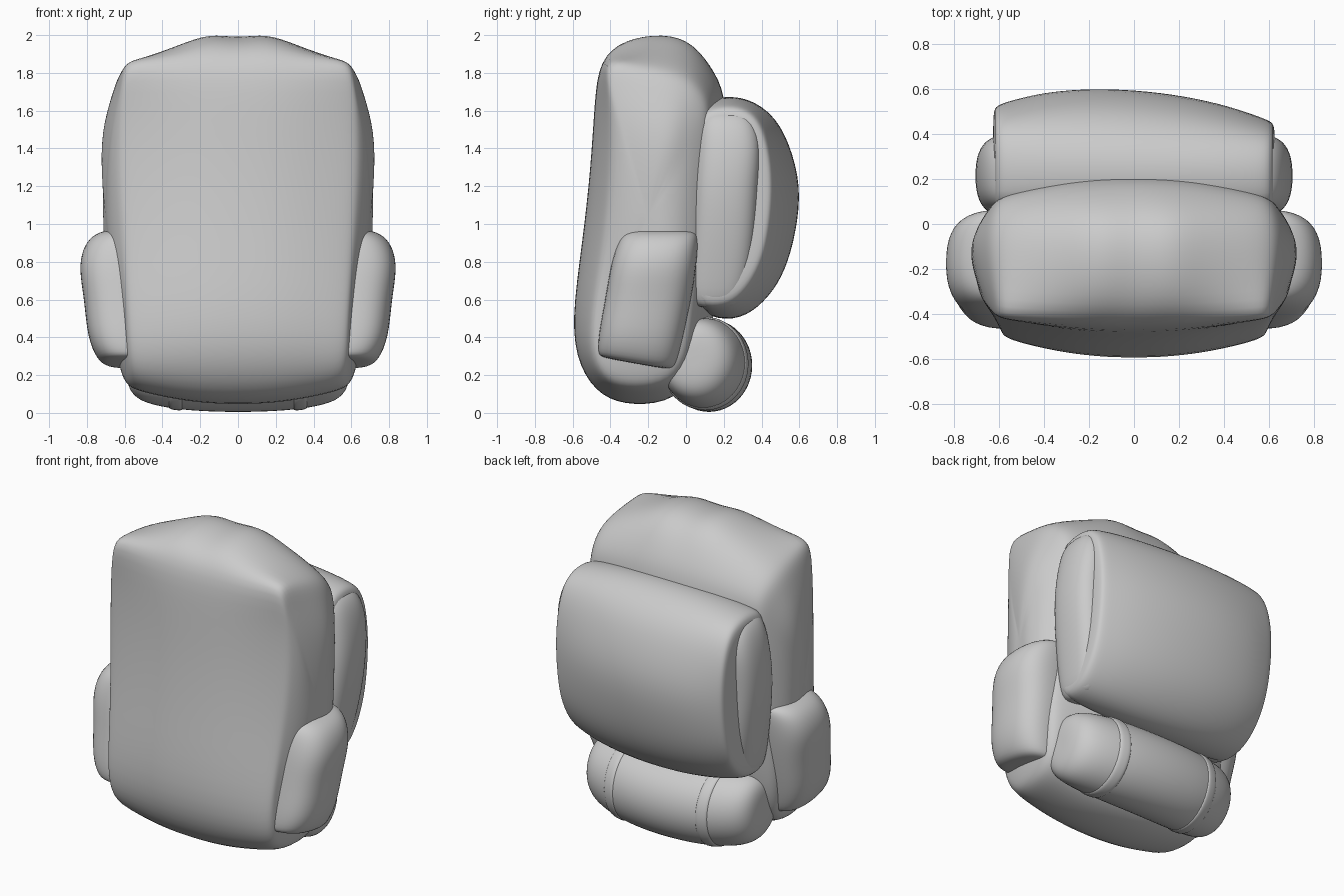
import bpy, bmesh, math
from mathutils import Vector

if "Cube" in bpy.data.objects:
    bpy.data.objects.remove(bpy.data.objects["Cube"])


def interp(table, v):
    """Piecewise linear lookup in [(key, value), ...]."""
    if v <= table[0][0]:
        return table[0][1]
    for (a, p), (b, q) in zip(table, table[1:]):
        if v <= b:
            return p + (q - p) * (v - a) / (b - a)
    return table[-1][1]


def loft(name, rings, levels=2):
    """Skin closed rings, cap the ends, smooth."""
    bm = bmesh.new()
    vs = [[bm.verts.new(p) for p in r] for r in rings]
    n = len(vs[0])
    for a, b in zip(vs, vs[1:]):
        for i in range(n):
            bm.faces.new((a[i], a[(i + 1) % n], b[(i + 1) % n], b[i]))
    for r in (vs[0], vs[-1]):
        c = bm.verts.new(sum((v.co for v in r), Vector()) / n)
        for i in range(n):
            bm.faces.new((r[i], r[(i + 1) % n], c))
    bmesh.ops.recalc_face_normals(bm, faces=bm.faces)
    for f in bm.faces:
        f.smooth = True
    me = bpy.data.meshes.new(name)
    bm.to_mesh(me)
    bm.free()
    ob = bpy.data.objects.new(name, me)
    bpy.context.collection.objects.link(ob)
    m = ob.modifiers.new("smooth", 'SUBSURF')
    m.levels = m.render_levels = levels
    return ob


def blend_profile(mid, edge, f, shrink):
    """Mix two side profiles and shrink about the middle."""
    pts = [Vector(a).lerp(Vector(b), f) for a, b in zip(mid, edge)]
    c = sum(pts, Vector((0, 0))) / len(pts)
    return [c + (p - c) * shrink for p in pts]


def mirrored_steps(half):
    return [(-t, f, s) for t, f, s in reversed(half)] + [h for h in half if h[0] > 0]


# main bag: side profiles swept across the width
mid = [(-.28, .035), (-.45, .08), (-.57, .24), (-.61, .48), (-.55, .9), (-.505, 1.3),
       (-.485, 1.65), (-.46, 1.87), (-.33, 1.96), (-.12, 1.995), (.04, 1.95),
       (.16, 1.8), (.22, 1.65), (.22, 1.2), (.18, .6), (.08, .25), (-.05, .06)]
edge = [(-.28, .13), (-.42, .16), (-.5, .27), (-.51, .48), (-.44, .9), (-.4, 1.3),
        (-.4, 1.65), (-.44, 1.88), (-.3, 1.85), (-.1, 1.81), (.02, 1.76),
        (.1, 1.68), (.13, 1.57), (.1, 1.2), (.05, .6), (.02, .3), (-.08, .15)]
width = [(.05, .6), (.28, .64), (.5, .68), (1.0, .72), (1.5, .725), (1.87, .62), (2, .6)]
bulge = [(-.46, 0), (-.33, .65), (-.18, 1), (-.05, 1), (.12, .1)]
rings = []
for t, f, s in mirrored_steps([(0, 0, 1), (.25, .04, 1), (.5, .22, 1), (.75, .55, 1),
                               (.92, .85, 1), (.99, 1, .97), (1, 1, .84), (1, 1, .6),
                               (1, 1, .3)]):
    ring = []
    for y, z in blend_profile(mid, edge, f, s):
        front = interp([(.05, .56), (.3, .59), (2, .6)], z)
        x = t * (front + (interp(width, z) - front) * interp(bulge, y))
        # twin soft bumps on the lid
        if z > 1.8 and y > -.44 and abs(t) < .9:
            z += .04 * math.exp(-((abs(t) - .3) / .14) ** 2)
        ring.append((x, y, z))
    rings.append(ring)
loft("main_bag", rings)

# large rear pocket
mid = [(.02, 1.6), (.14, 1.67), (.27, 1.68), (.38, 1.64), (.47, 1.56), (.54, 1.44),
       (.61, 1.2), (.58, .95), (.525, .75), (.44, .61), (.32, .505), (.18, .485), (.0, .56)]
edge = [(.02, 1.57), (.14, 1.62), (.26, 1.63), (.37, 1.6), (.44, 1.52), (.485, 1.37),
        (.5, 1.18), (.48, .97), (.44, .8), (.36, .66), (.26, .57), (.14, .55), (.0, .58)]
rings = []
for x, f, s in mirrored_steps([(0, 0, 1), (.22, .1, 1), (.42, .42, 1), (.55, .82, 1),
                               (.61, 1, .98), (.625, 1, .86)]):
    rings.append([(x, y - .06 * x * max(0, (y - .1) / .4), z)
                  for y, z in blend_profile(mid, edge, f, s)])
loft("rear_pocket", rings)


def upright(name, sections, side, tilt=0, n=12, power=.75):
    """Rounded loft from (z, centre y, half depth, inner x, outer x)."""
    rings = []
    for z, cy, hy, x0, x1 in sections:
        ring = []
        for i in range(n):
            a = 2 * math.pi * (i + .5) / n
            c, s = math.cos(a), math.sin(a)
            u = math.copysign(abs(c) ** power, c)
            v = math.copysign(abs(s) ** power, s)
            ring.append((side * ((x0 + x1) / 2 + (x1 - x0) / 2 * u), cy + hy * v,
                         z - tilt * v * max(0, (.6 - z) / .3)))
        rings.append(ring)
    loft(name, rings)


for side, label in ((-1, "left"), (1, "right")):
    # bulging bottle pockets low on the sides
    upright(label + "_side_pocket", [
        (.26, -.26, .19, .4, .70), (.28, -.26, .215, .4, .75), (.4, -.24, .23, .4, .805),
        (.6, -.2, .235, .4, .82), (.76, -.175, .235, .4, .85), (.87, -.155, .225, .4, .83),
        (.94, -.14, .21, .4, .78), (.97, -.13, .18, .4, .70)], side, .03)
    # narrow gusset panels on the rear pocket ends
    upright(label + "_gusset", [
        (.56, .15, .13, .42, .61), (.68, .17, .17, .42, .64), (.95, .2, .18, .42, .69),
        (1.2, .21, .18, .42, .715), (1.4, .23, .18, .42, .70), (1.54, .22, .16, .42, .66),
        (1.6, .21, .11, .42, .6)], side)


# plump bedroll under the rear pocket, bowed back and down in the middle
def roll_ring(x, r, n=12):
    u = (x / .6) ** 2
    cy, cz = .125 - .09 * u, .25 + .04 * u
    return [(x, cy + r * .93 * math.cos(2 * math.pi * i / n),
             cz + r * math.sin(2 * math.pi * i / n)) for i in range(n)]


half = [(0, .258), (.2, .257), (.34, .252), (.46, .24), (.54, .215), (.582, .16), (.592, .08)]
steps = [(-x, r) for x, r in reversed(half)] + half[1:]
loft("bedroll", [roll_ring(x, r) for x, r in steps])

# flat bedroll straps
for side, label in ((-1, "left"), (1, "right")):
    loft(label + "_roll_strap", [roll_ring(side * x, r) for x, r in
         ((.29, .235), (.293, .26), (.33, .259), (.367, .256), (.37, .23))])
